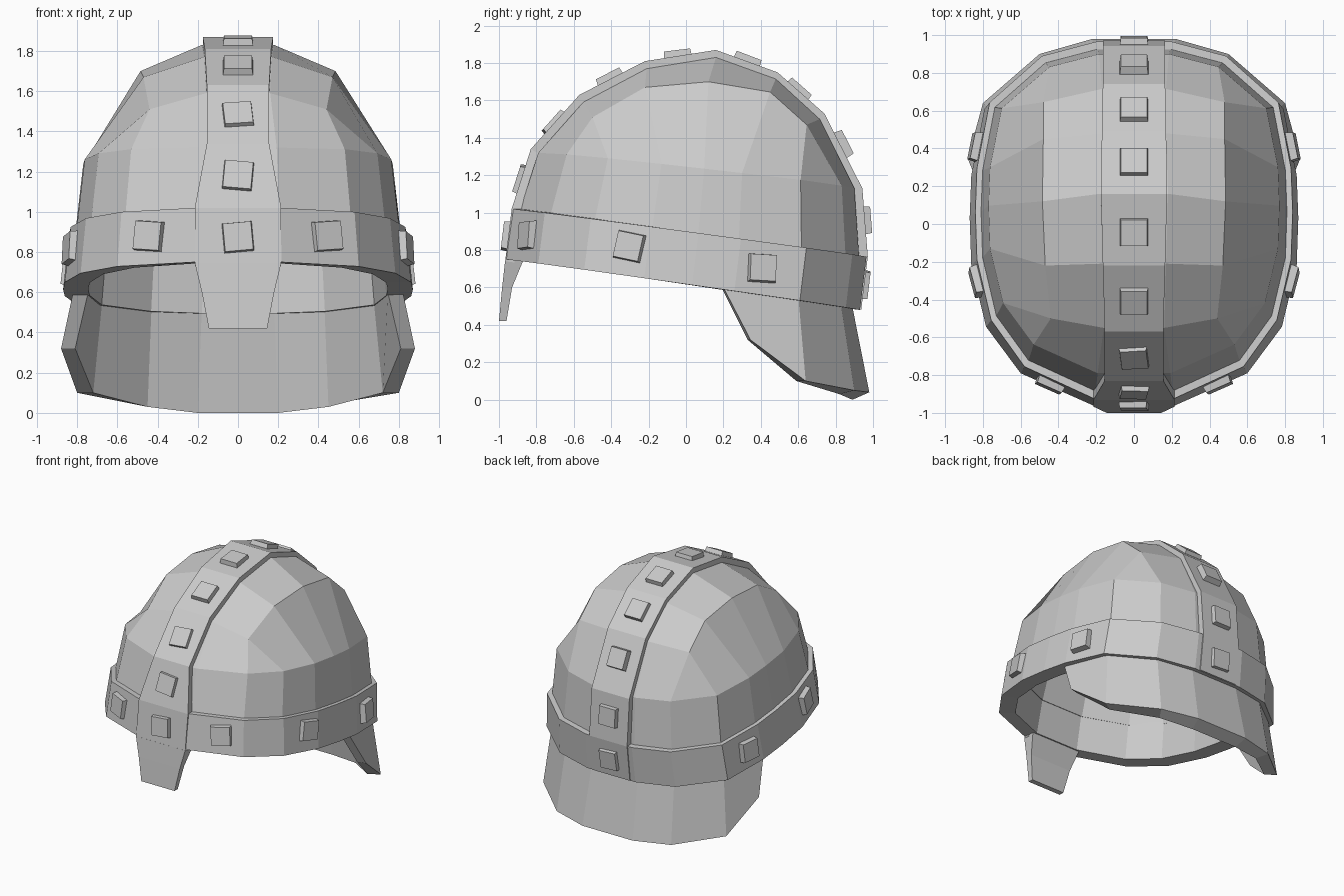
import bpy
from mathutils import Vector, Matrix

if "Cube" in bpy.data.objects:
    bpy.data.objects.remove(bpy.data.objects["Cube"])

# Half plan outline of the helmet, front to back, as (x, y) fractions
OUTLINE = [(0.25, -1), (0.69, -0.82), (0.9, -0.56), (0.99, -0.22), (1, 0.05),
           (0.99, 0.29), (0.91, 0.66), (0.58, 0.92), (0.24, 1)]


def make(name, verts, faces, thickness=0):
    mesh = bpy.data.meshes.new(name)
    mesh.from_pydata(verts, [], faces)
    ob = bpy.data.objects.new(name, mesh)
    bpy.context.collection.objects.link(ob)
    if thickness:
        mod = ob.modifiers.new("thickness", 'SOLIDIFY')
        mod.thickness = thickness
        mod.offset = -1
        mod.use_even_offset = True
    return ob


def mirrored(half):
    return half + [(-x, y, z) for x, y, z in reversed(half)]


def ring(front, back, side):
    """Tilted ring through a front (y, z), back (y, z) and side (x, z) point."""
    (yf, zf), (yb, zb), (xs, zs) = front, back, side
    mid = (zf + zb) / 2
    return mirrored([(xs * w, (yf + yb) / 2 + (yb - yf) / 2 * u,
                      mid + (zb - zf) / 2 * u + (zs - mid) * (w - 0.25) / 0.75)
                     for w, u in OUTLINE])


def loft_faces(n, rows, closed=True):
    return [(r * n + i, r * n + (i + 1) % n, (r + 1) * n + (i + 1) % n, (r + 1) * n + i)
            for r in range(rows - 1) for i in range(n if closed else n - 1)]


def loft(name, rings, closed=True):
    n = len(rings[0])
    make(name, [v for r in rings for v in r], loft_faces(n, len(rings), closed))


# Dome shell: two rings, then a crown built as a grid of front-to-back columns
rings = [ring((-0.885, 1.02), (0.925, 0.77), (0.81, 0.895)),
         ring((-0.79, 1.32), (0.90, 1.13), (0.77, 1.24))]
INNER = [(0.16, -0.55, 1.59), (0.17, -0.21, 1.77), (0.18, 0.16, 1.83),
         (0.17, 0.48, 1.715), (0.17, 0.715, 1.5)]
OUTER = [(0.44, -0.5, 1.51), (0.47, -0.22, 1.67), (0.485, 0.12, 1.70),
         (0.48, 0.45, 1.645), (0.48, 0.645, 1.47)]
verts = rings[0] + rings[1] + mirrored(INNER) + mirrored(OUTER)
faces = loft_faces(18, 2)


def column(side, col):
    """Vertex numbers of crown column 0 (ridge), 1 (shoulder) or 2 (side), front to back."""
    rim = [18 + (i if side > 0 else 17 - i) for i in range(9)]
    if col == 2:
        return rim[1:8]
    start = 36 + 10 * col
    mid = [start + (i if side > 0 else 9 - i) for i in range(5)]
    return [rim[col]] + mid + [rim[8 - col]]


strips = [column(1, 2), column(1, 1), column(1, 0), column(-1, 0), column(-1, 1), column(-1, 2)]
for a, b in zip(strips, strips[1:]):
    for i in range(6):
        faces.append(tuple(dict.fromkeys((a[i], a[i + 1], b[i + 1], b[i]))))
make("dome", verts, faces, 0.09)

# Thick brow band around the rim, as a closed cross-section
rim_out = ring((-0.96, 0.75), (0.93, 0.48), (0.87, 0.62))
loft("brow_band", [
    ring((-0.86, 0.745), (0.815, 0.495), (0.745, 0.62)),
    rim_out,
    ring((-0.925, 1.02), (0.965, 0.765), (0.84, 0.8975)),
    ring((-0.80, 1.02), (0.84, 0.77), (0.72, 0.8975)),
    ring((-0.86, 0.745), (0.815, 0.495), (0.745, 0.62)),
])

# Centre ridge strip: (y, z, half width)
RIDGE = [(-0.967, 0.74, 0.215), (-0.932, 1.02, 0.215), (-0.83, 1.34, 0.155),
         (-0.57, 1.63, 0.155), (-0.22, 1.81, 0.165), (0.16, 1.87, 0.175), (0.49, 1.75, 0.17),
         (0.74, 1.53, 0.165), (0.943, 1.13, 0.165), (0.972, 0.765, 0.165),
         (0.937, 0.482, 0.165)]
make("ridge_strip",
     [(s * w, y, z) for y, z, w in RIDGE for s in (-1, 1)],
     [(2 * i, 2 * i + 1, 2 * i + 3, 2 * i + 2) for i in range(len(RIDGE) - 1)], 0.05)

# Nose guard tapering downward: (front y, back y, z, half width)
NOSE = [(-1.0, -0.96, 0.42, 0.145), (-0.983, -0.93, 0.6, 0.18), (-0.967, -0.87, 0.745, 0.215)]
loft_rows = [[(-w, f, z), (w, f, z), (w, b, z), (-w, b, z)] for f, b, z, w in NOSE]
make("nose_guard", [v for r in loft_rows for v in r],
     loft_faces(4, 3) + [(3, 2, 1, 0), (8, 9, 10, 11)])

# Flared neck guard at the back: inner and outer skins joined by the bottom edge
guard = [
    mirrored([(0.745, 0.19, 0.60), (0.675, 0.56, 0.56), (0.43, 0.765, 0.53), (0.18, 0.82, 0.52)]),
    mirrored([(0.81, 0.33, 0.32), (0.72, 0.59, 0.10), (0.45, 0.82, 0.03), (0.2, 0.89, 0.0)]),
    mirrored([(0.88, 0.345, 0.32), (0.80, 0.64, 0.10), (0.50, 0.90, 0.05), (0.22, 0.98, 0.04)]),
    mirrored([(0.82, 0.20, 0.60), (0.75, 0.60, 0.56), (0.475, 0.825, 0.53), (0.2, 0.885, 0.52)]),
]
make("neck_guard", [v for r in guard for v in r],
     loft_faces(8, 4, closed=False) + [(0, 24, 16, 8), (7, 15, 23, 31)])


# Square studs
def stud(name, pos, normal, twist):
    n = Vector(normal).normalized()
    side = Vector((0, 0, 1)).cross(n).normalized()
    up = n.cross(side)
    m = Matrix((side, up, n)).transposed() @ Matrix.Rotation(twist, 3, 'Z')
    corners = [Vector(pos) + m @ Vector((a * h, b * h, d))
               for d, h in ((-0.03, 0.077), (0.022, 0.07))
               for a, b in ((-1, -1), (1, -1), (1, 1), (-1, 1))]
    make(name, corners, [(3, 2, 1, 0), (4, 5, 6, 7)] +
         [(i, (i + 1) % 4, (i + 1) % 4 + 4, i + 4) for i in range(4)])


# Ridge studs: (y, z, normal y, normal z, twist)
for i, (y, z, ny, nz, twist) in enumerate([
        (-0.96, 0.875, -1, 0.12, 0.09), (-0.885, 1.18, -1, 0.32, -0.09),
        (-0.705, 1.48, -0.75, 0.67, 0.09), (-0.41, 1.725, -0.45, 0.88, 0),
        (-0.045, 1.848, -0.12, 1, 0), (0.33, 1.82, 0.36, 0.94, 0),
        (0.605, 1.66, 0.66, 0.75, 0), (0.845, 1.37, 0.89, 0.45, 0),
        (0.968, 0.96, 1, 0.08, 0), (0.957, 0.615, 1, -0.12, 0.06)]):
    stud(f"ridge_stud_{i}", (0, y, z), (0, ny, nz), twist)

# Band studs on both sides: (x, y, z, normal x, normal y)
for i, (x, y, z, nx, ny) in enumerate([
        (0.445, -0.85, 0.88, 0.39, -0.9), (0.835, -0.305, 0.82, 0.97, -0.24),
        (0.84, 0.41, 0.705, 0.97, 0.2)]):
    for s, label in ((1, "right"), (-1, "left")):
        stud(f"band_stud_{label}_{i}", (s * x, y, z), (s * nx, ny, 0.1), s * (0.06, -0.2, -0.06)[i])
